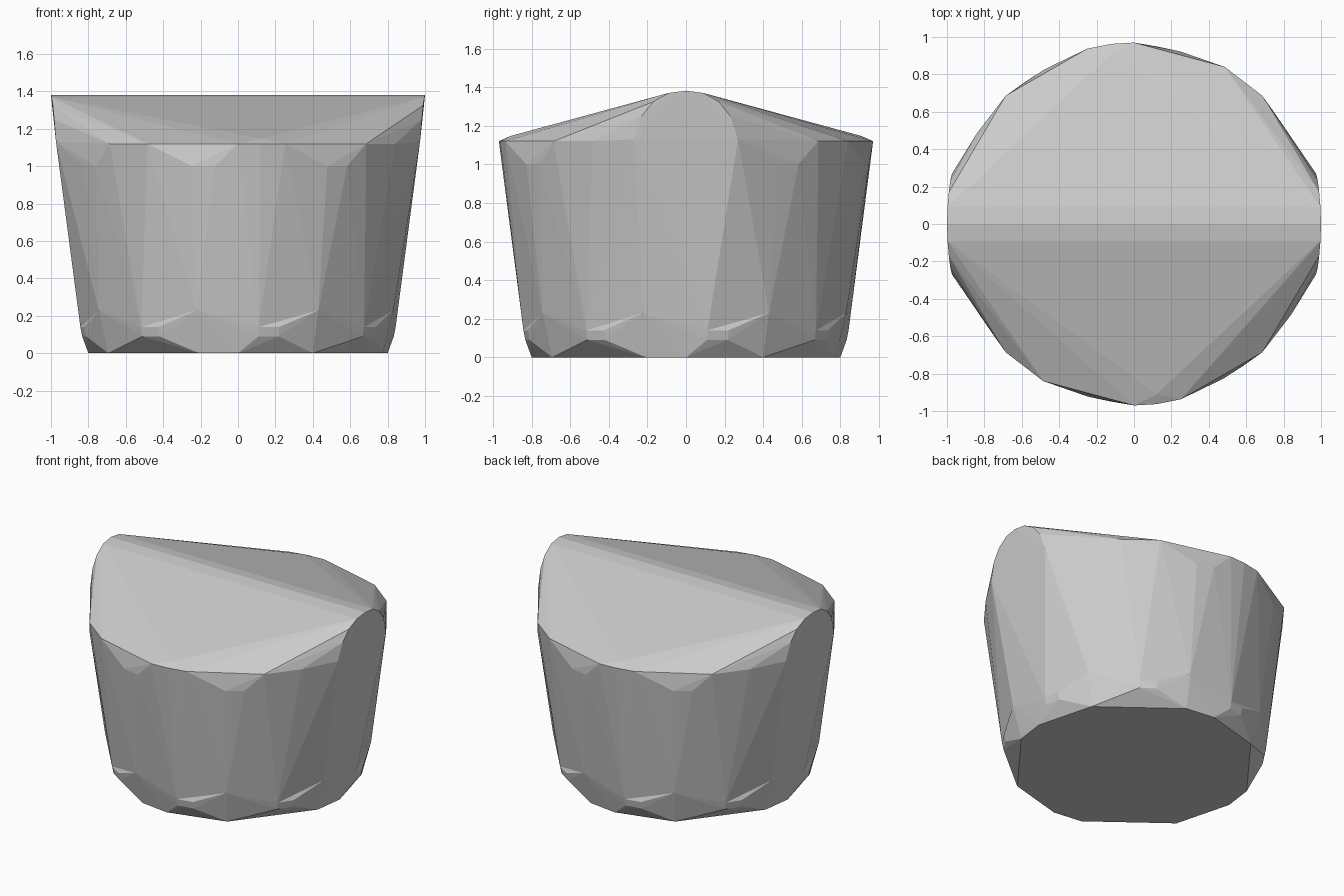
import bpy, bmesh
from math import sin, cos, radians

if "Cube" in bpy.data.objects:
    bpy.data.objects.remove(bpy.data.objects["Cube"])


def at(angle, r, z):
    """Point on a circle; angle 0 is the front, 90 is the right."""
    a = radians(angle)
    return (r * sin(a), -r * cos(a), z)


def add_hull(bm, points, drop):
    """Add a convex hull to bm, leaving out faces whose normal z satisfies drop."""
    h = bmesh.new()
    for p in points:
        h.verts.new(p)
    bmesh.ops.convex_hull(h, input=h.verts[:])
    bmesh.ops.recalc_face_normals(h, faces=h.faces[:])
    new = {}
    for f in h.faces:
        f.normal_update()
        if drop(f.normal.z):
            continue
        vs = []
        for v in f.verts:
            if v not in new:
                new[v] = bm.verts.new(v.co)
            vs.append(new[v])
        bm.faces.new(vs)
    h.free()


wall, base = [], []
for k in range(8):
    s = 45 * k
    # zigzag seam shared by wall and base
    seam = [at(30 + s, 0.86, 0.23), at(52.5 + s, 0.85, 0.14)]
    wall += seam
    base += seam
    # foot: ledge corners and bottom polygon
    base += [at(60 + s, 0.85, 0.14), at(52.5 + s, 0.84, 0.09),
             at(60 + s, 0.84, 0.09), at(30 + s, 0.8, 0)]
    # shoulder and flat rim
    wall += [at(30 + s, 0.955, 1.0), at(37.5 + s, 0.957, 1.0)]
    if s % 180 != 90:
        wall.append(at(s, 0.97, 1.12))
    wall.append(at(15 + s, 0.97, 1.12))
for k in range(4):
    base.append(at(90 * k, 0.8, 0))

# rounded arches at both ends of the ridge, and the two roof apex points
ARCH = [(0, 1.0, 1.382), (0.09, 0.997, 1.37), (0.17, 0.99, 1.325),
        (0.23, 0.983, 1.25), (0.27, 0.973, 1.13)]
for sx in (-1, 1):
    for y, x, z in ARCH:
        wall += [(sx * x, y, z), (sx * x, -y, z)]
    wall += [(sx * 0.12, -sx * 0.91, 1.147), (sx * 0.12, -sx * 0.963, 1.12)]

bm = bmesh.new()
add_hull(bm, wall, lambda nz: nz < -0.3)
add_hull(bm, base, lambda nz: nz > 0.9)
bmesh.ops.remove_doubles(bm, verts=bm.verts[:], dist=0.0005)

mesh = bpy.data.meshes.new("faceted_block")
bm.to_mesh(mesh)
bm.free()
mat = bpy.data.materials.new("light grey")
mat.diffuse_color = (0.6, 0.6, 0.6, 1)
mat.use_nodes = True
mat.node_tree.nodes["Principled BSDF"].inputs["Base Color"].default_value = mat.diffuse_color
mesh.materials.append(mat)
bpy.context.collection.objects.link(bpy.data.objects.new("faceted_block", mesh))
